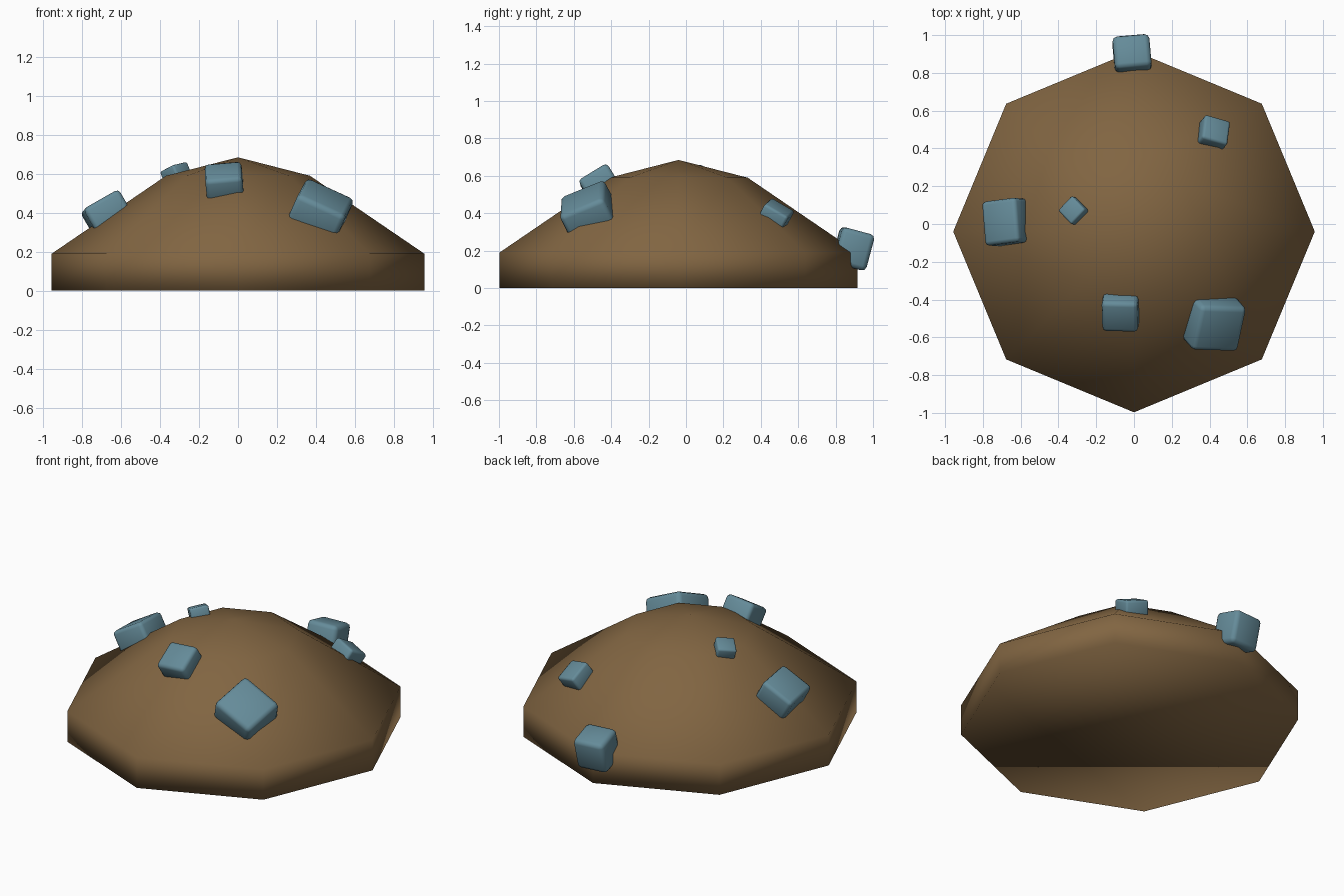
import bpy, bmesh, math
from mathutils import Vector, Matrix

if "Cube" in bpy.data.objects:
    bpy.data.objects.remove(bpy.data.objects["Cube"])


def material(name, rgb):
    m = bpy.data.materials.new(name)
    m.diffuse_color = (*rgb, 1)
    m.use_nodes = True
    m.node_tree.nodes["Principled BSDF"].inputs["Base Color"].default_value = m.diffuse_color
    return m


earth = material("earth brown", (0.22, 0.13, 0.054))
stone = material("blue stone", (0.13, 0.26, 0.32))


def add_object(name, bm, mat):
    bmesh.ops.recalc_face_normals(bm, faces=bm.faces)
    for f in bm.faces:
        f.smooth = True
    mesh = bpy.data.meshes.new(name)
    bm.to_mesh(mesh)
    bm.free()
    mesh.materials.append(mat)
    ob = bpy.data.objects.new(name, mesh)
    bpy.context.collection.objects.link(ob)
    return ob


# Mound: eight-sided profile (radius, height) closed with an apex and a flat base
SIDES, CY = 8, -0.04
bm = bmesh.new()
rings = []
for r, z in [(0.957, 0.0), (0.957, 0.19), (0.37, 0.59)]:
    rings.append([bm.verts.new((r * math.cos(i * math.tau / SIDES),
                                CY + r * math.sin(i * math.tau / SIDES), z))
                  for i in range(SIDES)])
apex = bm.verts.new((0, CY, 0.685))
bm.faces.new(rings[0])
for i in range(SIDES):
    j = (i + 1) % SIDES
    for lo, hi in zip(rings, rings[1:]):
        bm.faces.new((lo[i], lo[j], hi[j], hi[i]))
    bm.faces.new((rings[2][i], rings[2][j], apex))
add_object("mound", bm, earth)


# Stones: bevelled blocks leaning outward along the slope
def add_rock(name, centre, size, tilt, yaw):
    bm = bmesh.new()
    bmesh.ops.create_cube(bm, size=1)
    bmesh.ops.scale(bm, vec=size, verts=bm.verts)
    bmesh.ops.bevel(bm, geom=bm.edges[:], offset=0.14 * min(size), segments=2,
                    profile=0.5, affect='EDGES')
    out = Vector((centre[0], centre[1] - CY, 0)).normalized()
    t = math.radians(tilt)
    normal = out * math.sin(t) + Vector((0, 0, math.cos(t)))
    lean = Vector((0, 0, 1)).rotation_difference(normal).to_matrix()
    turn = Matrix.Rotation(math.radians(yaw), 3, 'Z')
    bmesh.ops.rotate(bm, cent=(0, 0, 0), matrix=lean @ turn, verts=bm.verts)
    bmesh.ops.translate(bm, vec=centre, verts=bm.verts)
    add_object(name, bm, stone)


add_rock("back_rock", (-0.01, 0.893, 0.21), (0.195, 0.18, 0.2), 15, 5)
add_rock("back_right_rock", (0.42, 0.48, 0.39), (0.145, 0.145, 0.10), 34, -12)
add_rock("left_rock", (-0.675, 0.01, 0.397), (0.21, 0.235, 0.15), 30, 6)
add_rock("small_rock", (-0.318, 0.07, 0.60), (0.11, 0.11, 0.08), 22, 45)
add_rock("front_rock", (-0.07, -0.46, 0.552), (0.19, 0.18, 0.15), 32, 0)
add_rock("front_right_rock", (0.42, -0.52, 0.405), (0.27, 0.26, 0.19), 34, -7)
